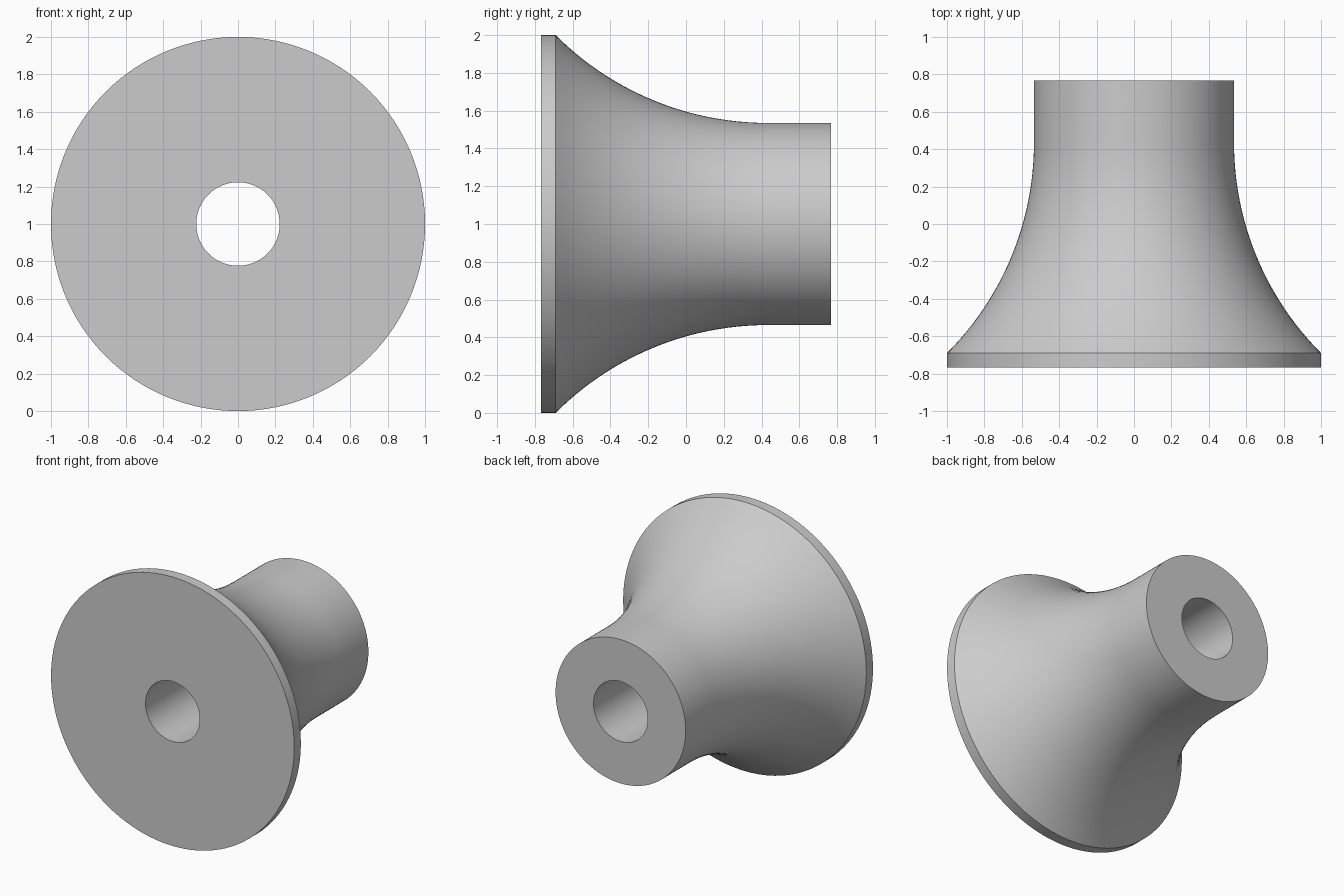
import bpy, bmesh, math
from mathutils import Matrix, Vector

cube = bpy.data.objects.get("Cube")
if cube:
    bpy.data.objects.remove(cube, do_unlink=True)

SEGMENTS = 128
HALF = 0.768          # half length along y
RIM, NECK, BORE = 1.0, 0.535, 0.223
RIM_BACK = -0.69      # where the thin rim meets the flare

# Plain grey material
grey = bpy.data.materials.new("plain grey")
grey.use_nodes = True
colour = (0.6, 0.6, 0.6, 1)
grey.diffuse_color = colour
grey.node_tree.nodes["Principled BSDF"].inputs["Base Color"].default_value = colour

# Closed profile (radius, y): bore, rim, 45 degree concave flare, neck
sweep = math.radians(45)
arc = (RIM - NECK) / (1 - math.cos(sweep))
tangent_y = RIM_BACK + arc * math.sin(sweep)
profile = [(BORE, -HALF), (RIM, -HALF)]
for i in range(25):
    a = sweep * (1 - i / 24)
    profile.append((NECK + arc * (1 - math.cos(a)), tangent_y - arc * math.sin(a)))
profile += [(NECK, HALF), (BORE, HALF)]

# Lathe the profile around the y axis
bm = bmesh.new()
verts = [bm.verts.new((r, y, 0)) for r, y in profile]
edges = [bm.edges.new((v, verts[(i + 1) % len(verts)])) for i, v in enumerate(verts)]
bmesh.ops.spin(bm, geom=verts + edges, cent=(0, 0, 0), axis=(0, 1, 0),
               angle=math.tau, steps=SEGMENTS, use_merge=True)
bmesh.ops.remove_doubles(bm, verts=bm.verts, dist=0.0001)
bmesh.ops.recalc_face_normals(bm, faces=bm.faces)
bmesh.ops.translate(bm, verts=bm.verts, vec=(0, 0, RIM))

mesh = bpy.data.meshes.new("flared_bushing")
bm.to_mesh(mesh)
bm.free()
mesh.materials.append(grey)
bushing = bpy.data.objects.new("flared_bushing", mesh)
bpy.context.collection.objects.link(bushing)

# Smooth sides, crisp rims
bpy.ops.object.select_all(action='DESELECT')
bushing.select_set(True)
bpy.context.view_layer.objects.active = bushing
bpy.ops.object.shade_smooth_by_angle(angle=math.radians(30))
